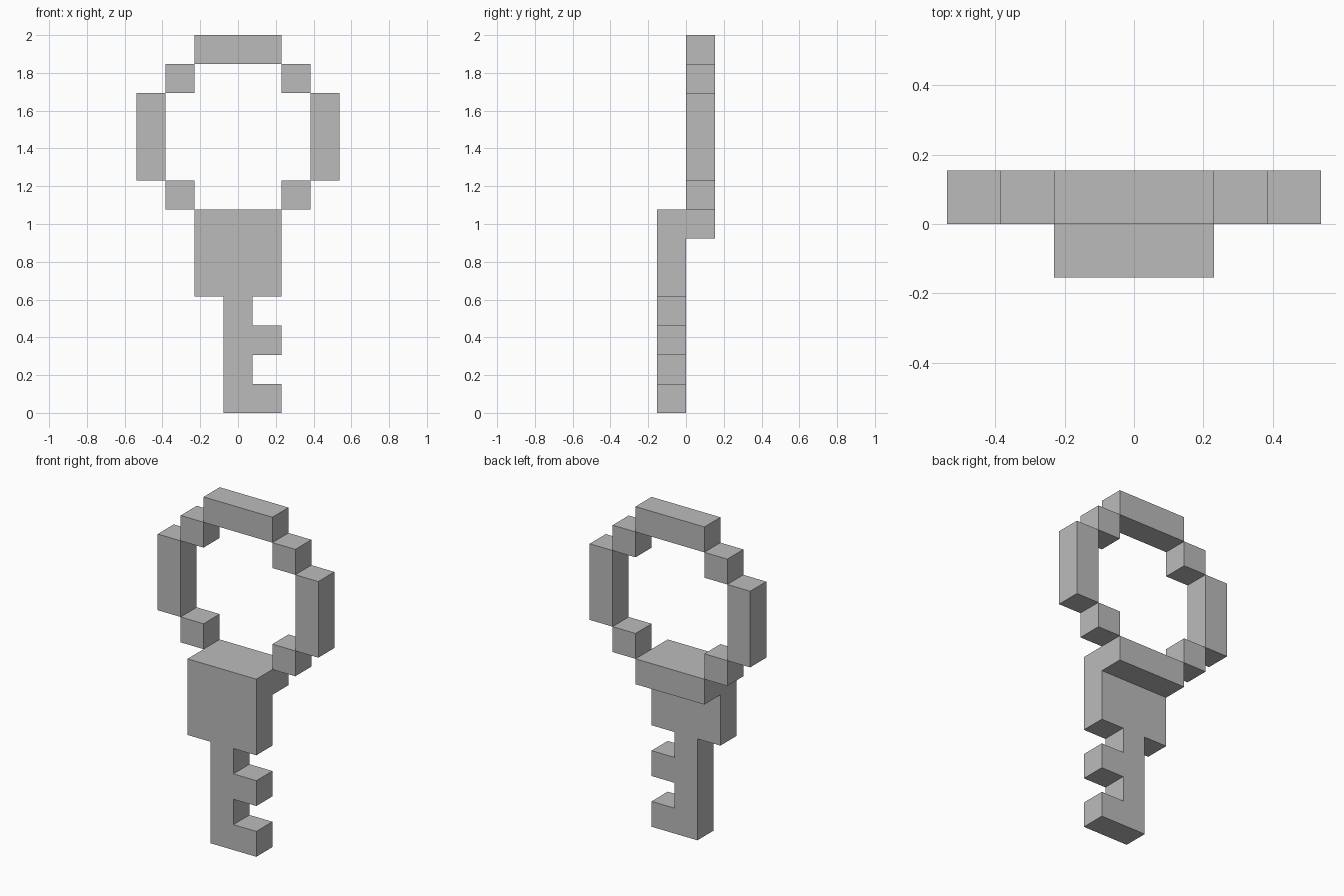
import bpy
import bmesh
from mathutils import Vector

U = 2 / 13  # one block of the key

cube = bpy.data.objects.get("Cube")
if cube:
    bpy.data.objects.remove(cube, do_unlink=True)

grey = bpy.data.materials.new("plain grey")
grey.use_nodes = True
grey.diffuse_color = (0.5, 0.5, 0.5, 1)
grey.node_tree.nodes["Principled BSDF"].inputs["Base Color"].default_value = grey.diffuse_color


def prism(name, outline, push):
    """Extrude a flat outline, given in blocks, along the vector push."""
    bm = bmesh.new()
    face = bm.faces.new([bm.verts.new(Vector(p) * U) for p in outline])
    swept = bmesh.ops.extrude_face_region(bm, geom=[face], use_keep_orig=True)
    moved = [v for v in swept["geom"] if isinstance(v, bmesh.types.BMVert)]
    bmesh.ops.translate(bm, verts=moved, vec=Vector(push) * U)
    bmesh.ops.recalc_face_normals(bm, faces=bm.faces)
    mesh = bpy.data.meshes.new(name)
    bm.to_mesh(mesh)
    bm.free()
    mesh.materials.append(grey)
    obj = bpy.data.objects.new(name, mesh)
    bpy.context.collection.objects.link(obj)
    return obj


def bow_block(name, x0, x1, z0, z1):
    """Rectangular block of the ring-shaped handle."""
    return prism(name, [(x0, 0, z0), (x1, 0, z0), (x1, 0, z1), (x0, 0, z1)], (0, 1, 0))


# Ring handle: top bar, then the mirrored corners and sides
bow_block("bow_top", -1.5, 1.5, 12, 13)
for side, s in (("left", 1), ("right", -1)):
    bow_block("bow_upper_corner_" + side, 1.5 * s, 2.5 * s, 11, 12)
    bow_block("bow_side_" + side, 2.5 * s, 3.5 * s, 8, 11)
    bow_block("bow_lower_corner_" + side, 1.5 * s, 2.5 * s, 7, 8)

# Collar with the rear step that forms the foot of the ring
step = [(-1, 4), (0, 4), (0, 6), (1, 6), (1, 7), (-1, 7)]
prism("collar", [(-1.5, y, z) for y, z in step], (3, 0, 0))

# Shaft with its two teeth in one outline
shaft = [(-.5, 0), (1.5, 0), (1.5, 1), (.5, 1), (.5, 2),
         (1.5, 2), (1.5, 3), (.5, 3), (.5, 4), (-.5, 4)]
prism("shaft_and_teeth", [(x, -1, z) for x, z in shaft], (0, 1, 0))
